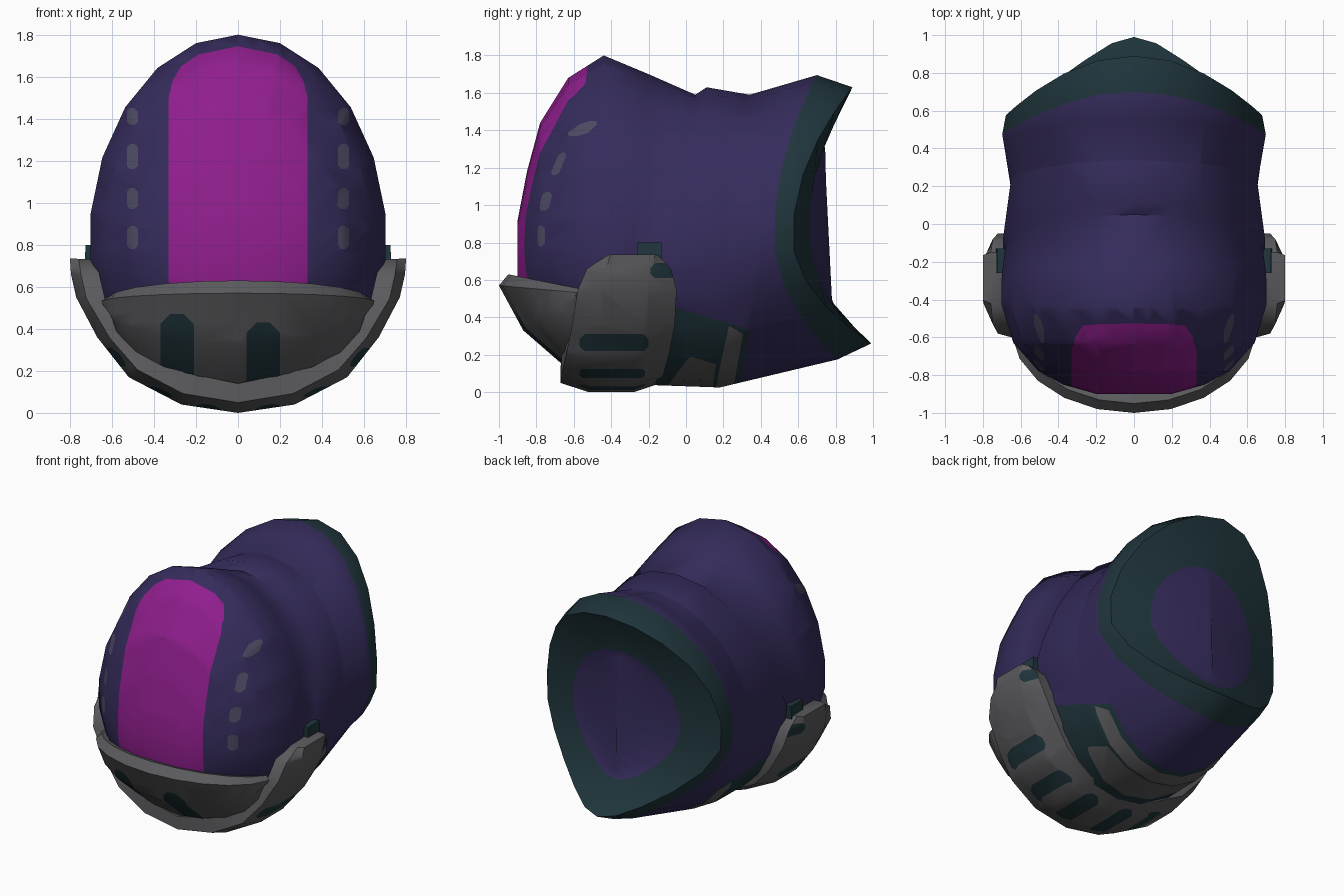
import bpy, bmesh, math
from mathutils import Vector

if "Cube" in bpy.data.objects:
    bpy.data.objects.remove(bpy.data.objects["Cube"])


def material(name, rgb):
    m = bpy.data.materials.new(name)
    m.diffuse_color = (*rgb, 1)
    m.use_nodes = True
    m.node_tree.nodes["Principled BSDF"].inputs["Base Color"].default_value = m.diffuse_color
    return m


MATS = [material("purple", (0.036, 0.025, 0.105)),
        material("magenta", (0.28, 0.013, 0.27)),
        material("grey", (0.105, 0.103, 0.11)),
        material("dark_teal", (0.014, 0.036, 0.045)),
        material("slate", (0.075, 0.07, 0.125))]
PURPLE, MAGENTA, GREY, TEAL, SLATE = range(5)


def loft(rings, base=PURPLE, band_mats={}):
    """Closed solid through equal rings of points, with end caps."""
    bm = bmesh.new()
    vs = [[bm.verts.new(p) for p in r] for r in rings]
    n = len(vs[0])
    for i in range(len(vs) - 1):
        for j in range(n):
            k = (j + 1) % n
            f = bm.faces.new((vs[i][j], vs[i][k], vs[i + 1][k], vs[i + 1][j]))
            f.material_index = band_mats.get(i, base)
    for r in (vs[0], vs[-1]):
        bm.faces.new(r).material_index = base
    bmesh.ops.recalc_face_normals(bm, faces=bm.faces[:])
    return bm


def paint(bm, outline, axes, mat, where=lambda f: True):
    """Cut a convex counter-clockwise outline into the surface and colour it."""
    u, v = axes
    planes = []

    def inside(f):
        c = f.calc_center_median()
        return where(f) and all((c - o).dot(n) < 0 for o, n in planes)

    for a, b in zip(outline, outline[1:] + outline[:1]):
        o, n = Vector(), Vector()
        o[u], o[v] = a
        n[u], n[v] = b[1] - a[1], a[0] - b[0]
        fs = [f for f in bm.faces if inside(f)]
        geom = fs + list({e for f in fs for e in f.edges}) + list({w for f in fs for w in f.verts})
        if geom:
            bmesh.ops.bisect_plane(bm, geom=geom, dist=1e-5, plane_co=o, plane_no=n)
        bm.normal_update()
        planes.append((o, n))
    for f in bm.faces:
        if inside(f):
            f.material_index = mat


def pill(x0, x1, y0, y1):
    """Rectangle with cut corners."""
    c = 0.3 * min(x1 - x0, y1 - y0)
    return [(x0 + c, y0), (x1 - c, y0), (x1, y0 + c), (x1, y1 - c),
            (x1 - c, y1), (x0 + c, y1), (x0, y1 - c), (x0, y0 + c)]


def finish(bm, name, angle=40):
    me = bpy.data.meshes.new(name)
    bm.to_mesh(me)
    bm.free()
    for m in MATS:
        me.materials.append(m)
    ob = bpy.data.objects.new(name, me)
    bpy.context.collection.objects.link(ob)
    bpy.ops.object.select_all(action='DESELECT')
    ob.select_set(True)
    bpy.context.view_layer.objects.active = ob
    bpy.ops.object.shade_smooth_by_angle(angle=math.radians(angle))
    return ob


def section(yt, ys, yb, w, top, bot, zm, e, pinch=0):
    """Egg-shaped ring; y blends from the sides to the top and bottom."""
    pts = []
    for i in range(22):
        t = math.tau * i / 22
        c = math.cos(t)
        z = zm + c * ((top - zm) if c > 0 else (zm - bot))
        y = ys + ((yt if c > 0 else yb) - ys) * abs(c) ** e
        x = w * math.sin(t) * (1 - pinch * min(c, 0) ** 2)
        pts.append((x, y, z))
    return pts


# Main shell: domed front, stepped seam, flared rear rim, recessed end panel
shell = loft([section(*s) for s in [
    (-.90, -.90, -.90, .20, .92, .50, .75, 1),
    (-.85, -.85, -.85, .38, 1.18, .42, .80, 1),
    (-.78, -.78, -.78, .51, 1.44, .35, .80, 1),
    (-.63, -.63, -.63, .645, 1.68, .20, .80, 1),
    (-.44, -.42, -.44, .71, 1.80, .10, .80, 1),
    (-.20, -.28, -.35, .707, 1.70, .05, .80, 1),
    (.05, -.17, -.25, .685, 1.59, .04, .80, .6),
    (.11, -.155, -.24, .70, 1.63, .04, .80, .6),
    (.34, .20, .18, .66, 1.59, .025, .82, 1),
    (.70, .47, .81, .705, 1.695, .175, .83, 2, .4),
    (.89, .57, .99, .685, 1.63, .26, .83, 2, .42),
    (.74, .66, .79, .42, 1.33, .45, .87, 2, .3),
    (.745, .75, .78, .02, 1.28, .50, .87, 2)]],
    PURPLE, {9: TEAL, 10: TEAL})


def front(f):
    return f.normal.y < -.15 and f.calc_center_median().y < -.3


# Front panel and the rows of slots beside it
paint(shell, [(-.33, .5), (.33, .5), (.33, 1.5), (.31, 1.585), (.27, 1.65), (.19, 1.705),
              (0, 1.745), (-.19, 1.705), (-.27, 1.65), (-.31, 1.585), (-.33, 1.5)],
      (0, 2), MAGENTA, front)
for z0, z1 in [(.78, .89), (.97, 1.07), (1.16, 1.28), (1.37, 1.45)]:
    for x in (-.503, .503):
        paint(shell, pill(x - .026, x + .026, z0, z1), (0, 2), SLATE, front)

# Belly band behind the strap
paint(shell, [(-.2, -.1), (.27, -.1), (.34, .335), (-.05, .45), (-.2, .45)], (1, 2), TEAL)
paint(shell, [(.13, -.1), (.23, -.1), (.305, .31), (.23, .355)], (1, 2), GREY)
paint(shell, [(-.2, -.1), (.13, -.1), (.16, .15), (.02, .19)], (1, 2), GREY)
finish(shell, "main_shell", 54)

# Chin guard
rings = []
for i in range(11):
    t = math.radians(-86 + 17.2 * i)
    s, c = math.sin(t), math.cos(t)
    rings.append([(.58 * s, -.50 - .36 * c, .54 + .06 * c),
                  (.62 * s, -.53 - .42 * c, .545 + .085 * c),
                  (.65 * s, -.55 - .45 * c, .53 + .04 * c),
                  (.645 * s, -.57 - .30 * c, .53 - .20 * c),
                  (.62 * s, -.58 - .06 * c, .53 - .40 * c)])
chin = loft(rings, GREY)
for x0, x1, z0, z1 in [(.04, .20, .10, .43), (-.37, -.21, .10, .47)]:
    paint(chin, pill(x0, x1, z0, z1), (0, 2), TEAL, lambda f: f.normal.y < -.2)
finish(chin, "chin_guard", 35)

# U-shaped strap: outer x, z, inner x, z, front y, back y
half = [(.80, .735, .68, .73, -.42, -.15), (.795, .66, .66, .66, -.53, -.08),
        (.77, .55, .63, .53, -.58, -.05), (.67, .36, .50, .35, -.61, -.06),
        (.52, .17, .40, .27, -.64, -.09), (.27, .04, .25, .19, -.665, -.12)]
stations = ([(-a, b, -c, d, e, f) for a, b, c, d, e, f in half]
            + [(0, 0, 0, .14, -.67, -.13)] + half[::-1])
rings = []
for ox, oz, ix, iz, y0, y1 in stations:
    ex, ez = ox + (ix - ox) * .35, oz + (iz - oz) * .35
    m = (y0 + y1) / 2
    rings.append([(ix, y0, iz), (ex, y0, ez), (ox, m - .12, oz),
                  (ox, m + .12, oz), (ex, y1, ez), (ix, y1, iz)])
strap = loft(rings, GREY)
for sgn in (-1, 1):
    def outer(f):
        n = f.normal
        return (f.calc_center_median().x * sgn > 0 and abs(n.y) < .7
                and (n.x * sgn > .25 or n.z < -.5))
    paint(strap, pill(-.57, -.20, .22, .31), (1, 2), TEAL, outer)
    paint(strap, pill(-.57, -.22, .075, .125), (1, 2), TEAL, outer)
    paint(strap, pill(-.19, -.05, .61, .69), (1, 2), TEAL, outer)
    a, b = sorted((sgn * .08, sgn * .20))
    paint(strap, pill(a, b, -.57, -.22), (0, 1), TEAL, outer)
finish(strap, "strap", 35)

# Small tabs above the strap
for side, sgn in (("left", -1), ("right", 1)):
    tab = loft([[(sgn * x, -.26, z), (sgn * x, -.13, z), (sgn * (x + .06), -.13, z),
                 (sgn * (x + .06), -.26, z)] for x, z in [(.68, .55), (.665, .80)]], TEAL)
    finish(tab, side + "_tab")
